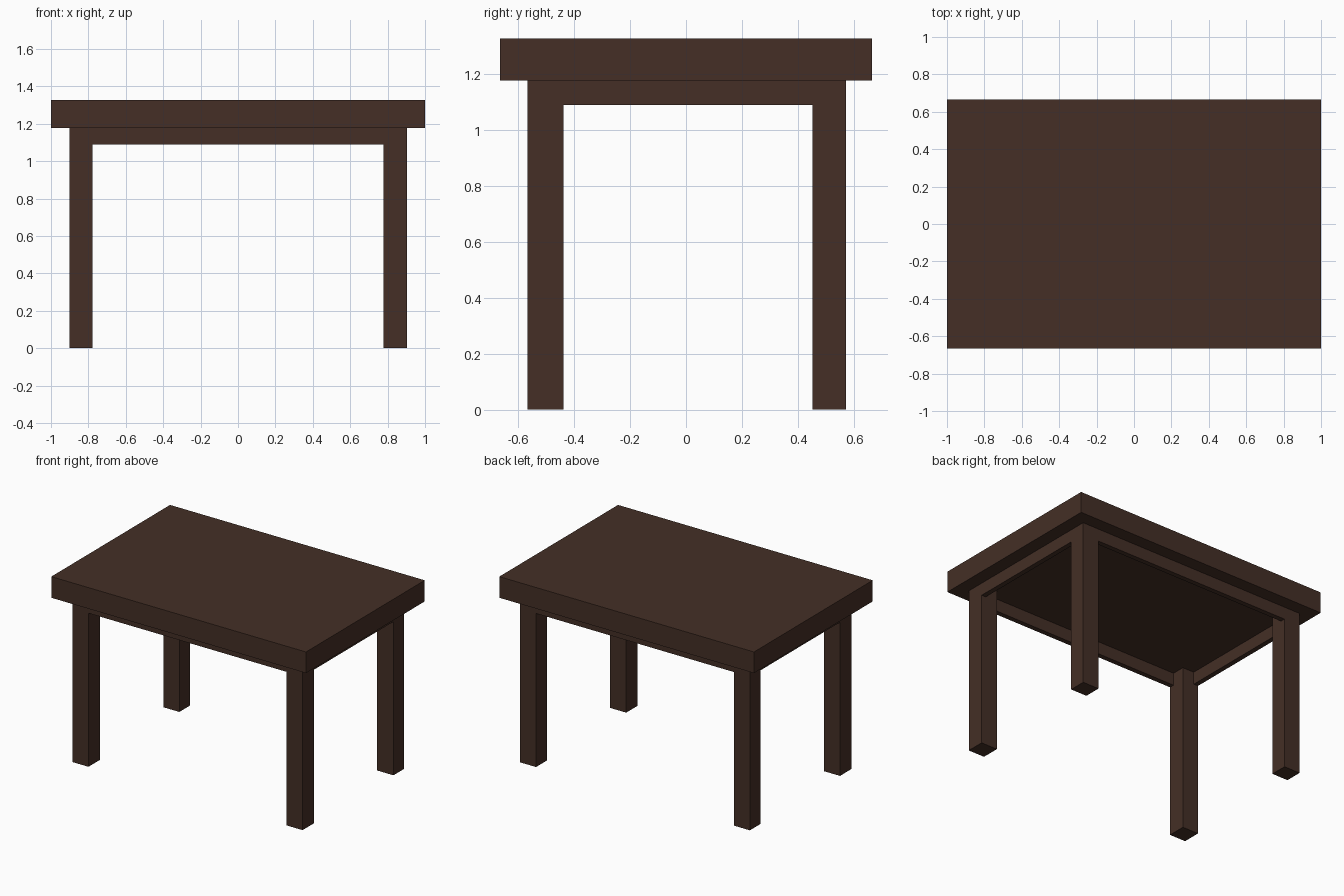
import bpy

if "Cube" in bpy.data.objects:
    bpy.data.objects.remove(bpy.data.objects["Cube"])

wood = bpy.data.materials.new("dark brown wood")
wood.diffuse_color = (0.058, 0.028, 0.019, 1)
wood.use_nodes = True
wood.node_tree.nodes["Principled BSDF"].inputs["Base Color"].default_value = wood.diffuse_color


def box(name, x0, x1, y0, y1, z0, z1):
    """Add a box spanning the given bounds."""
    bpy.ops.mesh.primitive_cube_add(
        size=1, location=((x0 + x1) / 2, (y0 + y1) / 2, (z0 + z1) / 2))
    ob = bpy.context.object
    ob.name = name
    ob.scale = (x1 - x0, y1 - y0, z1 - z0)
    bpy.ops.object.transform_apply(location=False, rotation=False, scale=True)
    ob.data.materials.append(wood)
    return ob


TOP_BOTTOM, APRON_BOTTOM, APRON_THICK = 1.178, 1.09, 0.035
LEG_X = {"left": (-0.902, -0.777), "right": (0.777, 0.904)}
LEG_Y = {"front": (-0.567, -0.439), "back": (0.452, 0.572)}

# Tabletop slab
box("tabletop", -1, 1, -0.666, 0.666, TOP_BOTTOM, 1.328)

# Four square legs
for side, (x0, x1) in LEG_X.items():
    for end, (y0, y1) in LEG_Y.items():
        box(f"{end}_{side}_leg", x0, x1, y0, y1, 0, TOP_BOTTOM)

# Thin apron rails between the legs, flush with their outer faces
xl, xr = LEG_X["left"], LEG_X["right"]
yf, yb = LEG_Y["front"], LEG_Y["back"]
box("front_apron", xl[1], xr[0], yf[0], yf[0] + APRON_THICK, APRON_BOTTOM, TOP_BOTTOM)
box("back_apron", xl[1], xr[0], yb[1] - APRON_THICK, yb[1], APRON_BOTTOM, TOP_BOTTOM)
box("left_apron", xl[0], xl[0] + APRON_THICK, yf[1], yb[0], APRON_BOTTOM, TOP_BOTTOM)
box("right_apron", xr[1] - APRON_THICK, xr[1], yf[1], yb[0], APRON_BOTTOM, TOP_BOTTOM)
